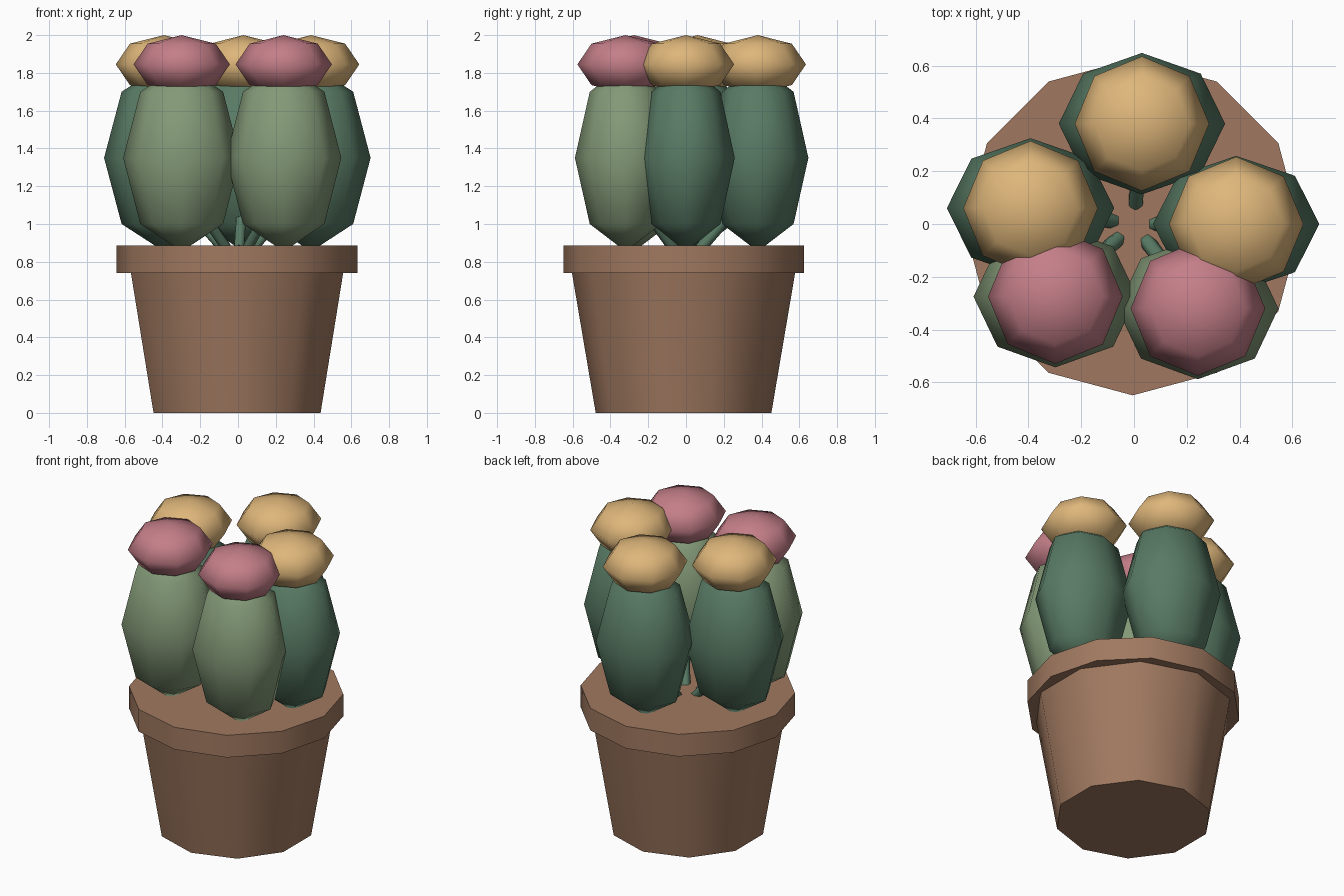
import bpy, bmesh, math
from mathutils import Matrix, Vector

if "Cube" in bpy.data.objects:
    bpy.data.objects.remove(bpy.data.objects["Cube"])


def lin(c):
    return c / 12.92 if c <= 0.04045 else ((c + 0.055) / 1.055) ** 2.4


def material(name, r, g, b):
    m = bpy.data.materials.new(name)
    m.diffuse_color = (lin(r / 255), lin(g / 255), lin(b / 255), 1)
    m.use_nodes = True
    m.node_tree.nodes["Principled BSDF"].inputs["Base Color"].default_value = m.diffuse_color
    return m


TERRACOTTA = material("terracotta", 160, 121, 96)
DARK = material("dark_green", 88, 122, 100)
LIGHT = material("light_green", 131, 153, 119)
YELLOW = material("yellow", 222, 182, 122)
PINK = material("pink", 196, 126, 136)


def finish(name, bm, mat, angle=180):
    bmesh.ops.recalc_face_normals(bm, faces=bm.faces)
    limit = math.radians(angle)
    for f in bm.faces:
        f.smooth = True
    for e in bm.edges:
        if len(e.link_faces) == 2 and e.calc_face_angle() > limit:
            e.smooth = False
    mesh = bpy.data.meshes.new(name)
    bm.to_mesh(mesh)
    bm.free()
    mesh.materials.append(mat)
    ob = bpy.data.objects.new(name, mesh)
    bpy.context.collection.objects.link(ob)
    return ob


def cone(name, a, b, r1, r2, sides, mat):
    """Tapered cylinder from point a to point b."""
    a, b = Vector(a), Vector(b)
    d = b - a
    rot = Vector((0, 0, 1)).rotation_difference(d).to_matrix().to_4x4()
    bm = bmesh.new()
    bmesh.ops.create_cone(bm, cap_ends=True, segments=sides, radius1=r1, radius2=r2,
                          depth=d.length, matrix=Matrix.Translation((a + b) / 2) @ rot)
    return finish(name, bm, mat, 62)


def ball(name, centre, size, mat):
    """Eight-sided, four-band ellipsoid."""
    bm = bmesh.new()
    bmesh.ops.create_uvsphere(bm, u_segments=8, v_segments=4, radius=1,
                              matrix=Matrix.Translation(centre) @ Matrix.Diagonal((*size, 1)))
    return finish(name, bm, mat)


# Pot body and rim
cone("pot_body", (-0.005, -0.013, 0), (-0.005, -0.013, 0.76), 0.465, 0.594, 10, TERRACOTTA)
cone("pot_rim", (-0.005, -0.012, 0.74), (-0.005, -0.012, 0.885), 0.637, 0.637, 12, TERRACOTTA)

# Cacti: position, body radii, colours
cacti = [
    ("back", 0.03, 0.38, 0.315, 0.268, DARK, YELLOW),
    ("left", -0.392, 0.06, 0.317, 0.265, DARK, YELLOW),
    ("right", 0.387, 0.0, 0.315, 0.258, DARK, YELLOW),
    ("front_left", -0.298, -0.275, 0.31, 0.268, LIGHT, PINK),
    ("front_right", 0.242, -0.32, 0.305, 0.268, LIGHT, PINK),
]
for name, x, y, rx, ry, green, bloom in cacti:
    ball(name + "_cactus_body", (x, y, 1.35), (rx, ry, 0.495), green)
    ball(name + "_cactus_flower", (x, y, 1.845), (0.255, 0.255, 0.155), bloom)
    # Thin stem leaning from the pot centre into the cactus
    cone(name + "_cactus_stem", (x * 0.2, y * 0.2, 0.87), (x * 0.72, y * 0.72, 1.1),
         0.03, 0.03, 6, DARK)
